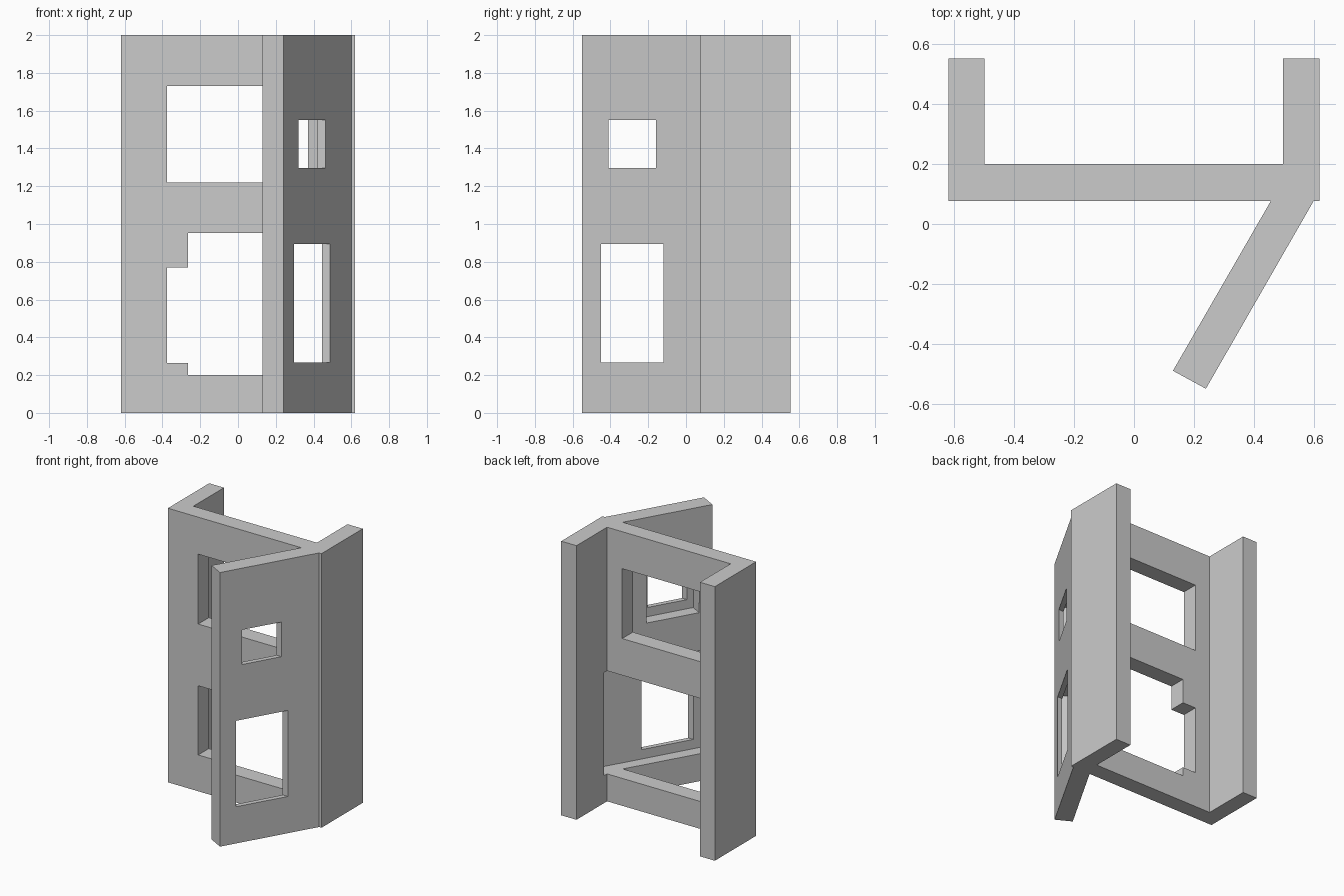
import bpy
import bmesh

cube = bpy.data.objects.get("Cube")
if cube:
    bpy.data.objects.remove(cube, do_unlink=True)

# Single plain grey finish
grey = bpy.data.materials.new("plain_grey")
grey.use_nodes = True
colour = (0.6, 0.6, 0.6, 1)
grey.diffuse_color = colour
grey.node_tree.nodes["Principled BSDF"].inputs["Base Color"].default_value = colour


def prism(name, outline, low, high):
    """Extrude a plan outline between two heights."""
    bm = bmesh.new()
    base = bm.faces.new([bm.verts.new((x, y, low)) for x, y in outline])
    top = bmesh.ops.extrude_face_region(bm, geom=[base])["geom"]
    verts = [v for v in top if isinstance(v, bmesh.types.BMVert)]
    bmesh.ops.translate(bm, verts=verts, vec=(0, 0, high - low))
    bmesh.ops.recalc_face_normals(bm, faces=bm.faces[:])
    mesh = bpy.data.meshes.new(name)
    bm.to_mesh(mesh)
    bm.free()
    mesh.materials.append(grey)
    obj = bpy.data.objects.new(name, mesh)
    bpy.context.collection.objects.link(obj)
    return obj


def rect(x0, x1, y0, y1):
    return [(x0, y0), (x1, y0), (x1, y1), (x0, y1)]


# Wall plan: cross wall, two rear wings and an angled front wall
walls = prism("walls", [
    (-0.62, 0.077), (0.457, 0.077), (0.13, -0.49), (0.24, -0.55),
    (0.60, 0.077), (0.62, 0.077), (0.62, 0.553), (0.497, 0.553),
    (0.497, 0.2), (-0.5, 0.2), (-0.5, 0.553), (-0.62, 0.553)], 0, 2)

# Openings: cross wall windows, angled wall windows and their inner recesses
cutters = [
    prism("upper_opening", rect(-0.375, 0.375, 0.03, 0.3), 1.22, 1.73),
    prism("lower_opening", rect(-0.375, 0.375, 0.03, 0.3), 0.265, 0.77),
    prism("small_window", rect(-0.2, 0.8, -0.41, -0.16), 1.297, 1.55),
    prism("tall_window", rect(-0.2, 0.8, -0.45, -0.12), 0.268, 0.895),
    prism("small_recess", [(0.446, -0.118), (0.28, -0.022),
                           (0.09, -0.354), (0.256, -0.45)], 1.23, 1.61),
    prism("tall_recess", [(0.611, 0.171), (0.49, 0.241), (-0.265, 0.241),
                          (-0.265, -0.21), (0.228, -0.5)], 0.2, 0.952),
]
for cutter in cutters:
    cutter.hide_render = True
    mod = walls.modifiers.new(cutter.name, 'BOOLEAN')
    mod.operation = 'DIFFERENCE'
    mod.solver = 'EXACT'
    mod.object = cutter

# Bake the cuts and discard the cutters
bpy.context.view_layer.update()
graph = bpy.context.evaluated_depsgraph_get()
result = bpy.data.meshes.new_from_object(walls.evaluated_get(graph))
walls.modifiers.clear()
walls.data = result
for cutter in cutters:
    bpy.data.objects.remove(cutter, do_unlink=True)
